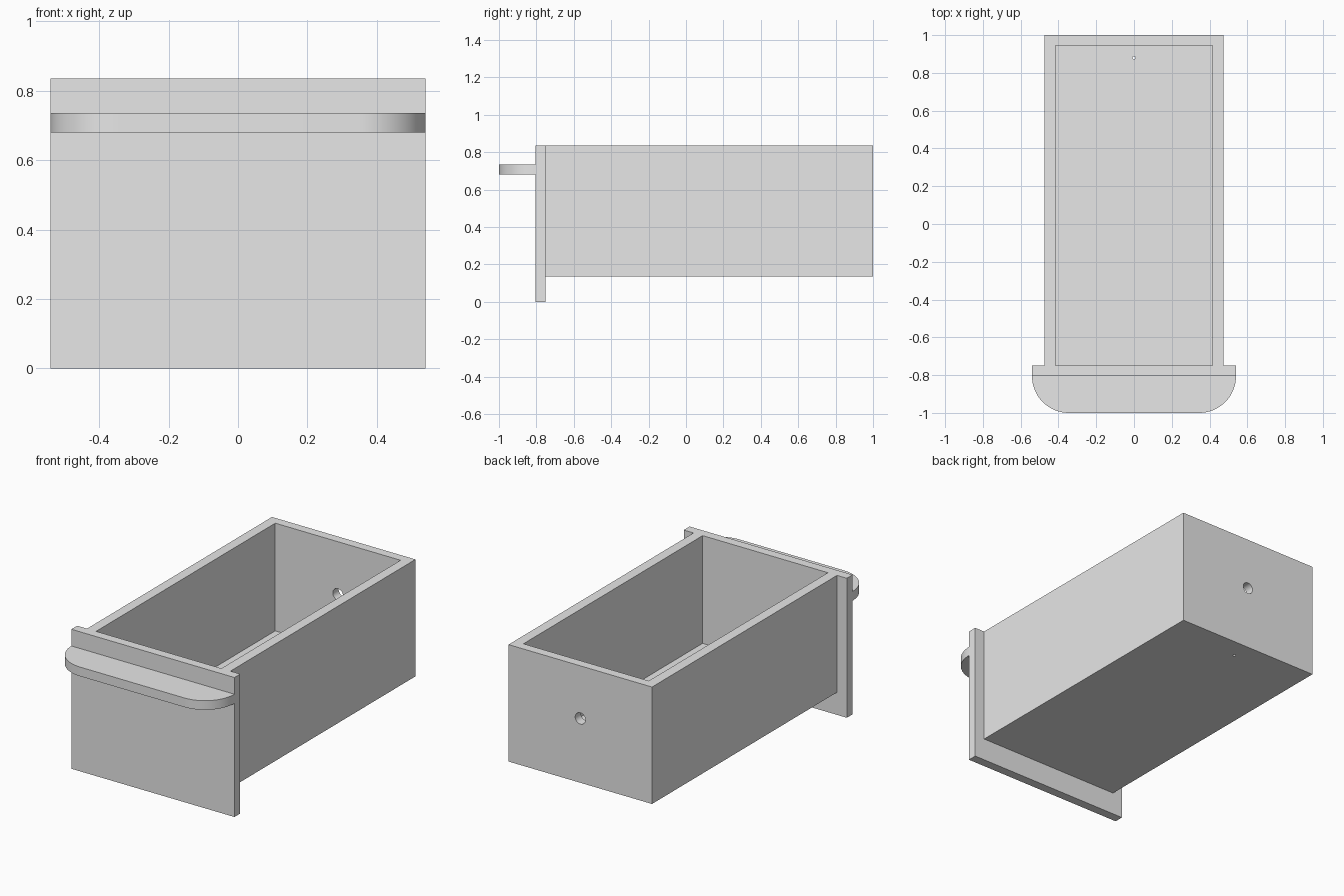
import bpy
import bmesh
import math

cube = bpy.data.objects.get("Cube")
if cube:
    bpy.data.objects.remove(cube, do_unlink=True)

# Single flat grey
grey = bpy.data.materials.new("light_grey")
grey.use_nodes = True
colour = (0.8, 0.8, 0.8, 1)
grey.diffuse_color = colour
grey.node_tree.nodes["Principled BSDF"].inputs["Base Color"].default_value = colour

HALF_BODY, HALF_PANEL = 0.475, 0.54
TOP, BASE, FLOOR = 0.835, 0.135, 0.19
PANEL_FRONT, PANEL_BACK, BACK = -0.805, -0.75, 1.0


def finish(name, bm):
    bmesh.ops.recalc_face_normals(bm, faces=bm.faces[:])
    mesh = bpy.data.meshes.new(name)
    bm.to_mesh(mesh)
    bm.free()
    mesh.materials.append(grey)
    obj = bpy.data.objects.new(name, mesh)
    bpy.context.collection.objects.link(obj)
    return obj


def prism(name, outline, z0, z1):
    """Extrude an xy outline from z0 up to z1."""
    bm = bmesh.new()
    face = bm.faces.new([bm.verts.new((x, y, z0)) for x, y in outline])
    top = bmesh.ops.extrude_face_region(bm, geom=[face])["geom"]
    verts = [v for v in top if isinstance(v, bmesh.types.BMVert)]
    bmesh.ops.translate(bm, verts=verts, vec=(0, 0, z1 - z0))
    return finish(name, bm)


def box(name, half_x, y0, y1, z0, z1):
    outline = [(-half_x, y0), (half_x, y0), (half_x, y1), (-half_x, y1)]
    return prism(name, outline, z0, z1)


def circle(radius, cx, cy, steps=32):
    angles = [math.tau * i / steps for i in range(steps)]
    return [(cx + radius * math.cos(a), cy + radius * math.sin(a)) for a in angles]


def activate(obj):
    bpy.ops.object.select_all(action='DESELECT')
    obj.select_set(True)
    bpy.context.view_layer.objects.active = obj


def cut(obj, cutter):
    activate(obj)
    mod = obj.modifiers.new("cut", 'BOOLEAN')
    mod.operation = 'DIFFERENCE'
    mod.solver = 'EXACT'
    mod.object = cutter
    bpy.ops.object.modifier_apply(modifier=mod.name)
    bpy.data.objects.remove(cutter, do_unlink=True)


def smooth(obj):
    activate(obj)
    bpy.ops.object.shade_smooth_by_angle(angle=math.radians(30))


# Drawer body, hollow and open towards the front panel
body = box("drawer_body", HALF_BODY, PANEL_BACK, BACK, BASE, TOP)
cut(body, box("cavity_cutter", 0.415, PANEL_BACK - 0.1, 0.945, FLOOR, TOP + 0.1))

# Round hole through the back wall
back_hole = prism("back_hole_cutter", circle(0.034, 0, 0), -0.1, 0.1)
back_hole.rotation_euler.x = math.pi / 2
back_hole.location = (0, 0.97, 0.52)
bpy.context.view_layer.update()
cut(body, back_hole)

# Small drain hole through the floor
cut(body, prism("floor_hole_cutter", circle(0.008, 0, 0.88), BASE - 0.1, FLOOR + 0.1))
smooth(body)

# Front panel, wider than the body and reaching below it
box("front_panel", HALF_PANEL, PANEL_FRONT, PANEL_BACK, 0, TOP)

# Ledge handle with rounded front corners
radius = PANEL_FRONT + 1
quarter = [math.pi / 2 * i / 16 for i in range(17)]
left_side = [(HALF_PANEL - radius + radius * math.cos(a),
              PANEL_FRONT - radius * math.sin(a)) for a in quarter]
right_side = [(-x, y) for x, y in reversed(left_side)]
smooth(prism("ledge_handle", left_side + right_side, 0.68, 0.735))
